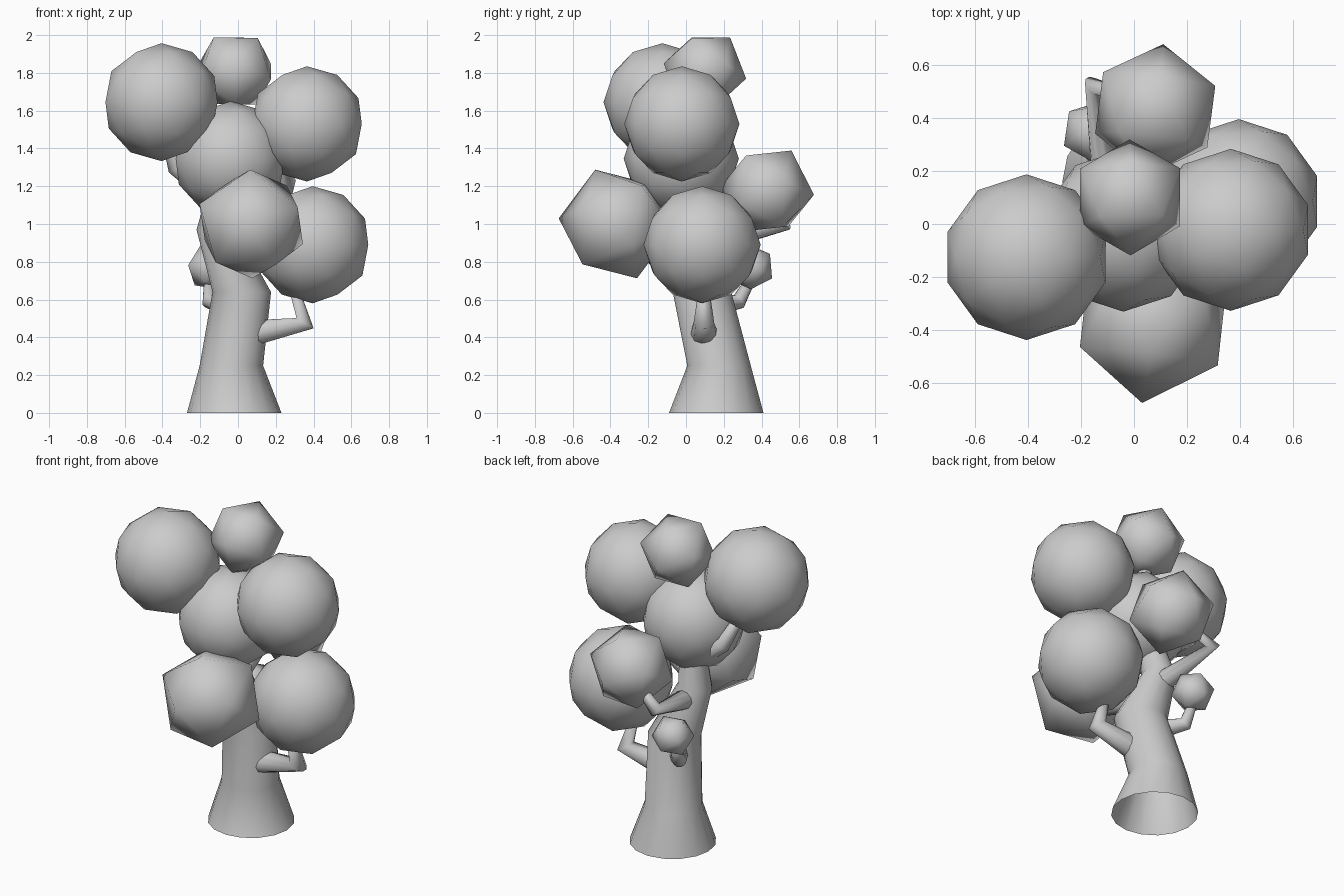
import bpy, bmesh, math
from mathutils import Vector, Matrix

if "Cube" in bpy.data.objects:
    bpy.data.objects.remove(bpy.data.objects["Cube"])


def finish(name, bm):
    bmesh.ops.recalc_face_normals(bm, faces=bm.faces)
    me = bpy.data.meshes.new(name)
    bm.to_mesh(me)
    bm.free()
    me.polygons.foreach_set("use_smooth", [True] * len(me.polygons))
    ob = bpy.data.objects.new(name, me)
    bpy.context.collection.objects.link(ob)
    return ob


def tube(name, points, sides, level_rings=0, cap=True):
    """Tapered tube through (x, y, z, radius) points, mitred at the bends."""
    bm = bmesh.new()
    pts = [Vector(p[:3]) for p in points]
    rings = []
    for i, p in enumerate(pts):
        t = Vector()
        if i > 0:
            t += (p - pts[i - 1]).normalized()
        if i < len(pts) - 1:
            t += (pts[i + 1] - p).normalized()
        if i < level_rings:
            t = Vector((0, 0, 1))
        t.normalize()
        if i == 0:
            u = t.orthogonal().normalized()
        else:
            u = (u - t * u.dot(t)).normalized()
        v = t.cross(u)
        r = points[i][3]
        rings.append([bm.verts.new(p + r * (math.cos(a) * u + math.sin(a) * v))
                      for a in (2 * math.pi * k / sides for k in range(sides))])
    for lo, hi in zip(rings, rings[1:]):
        for k in range(sides):
            n = (k + 1) % sides
            bm.faces.new((lo[k], lo[n], hi[n], hi[k]))
    if cap:
        bm.faces.new(rings[-1])
    return finish(name, bm)


def frame(a, b):
    """Rotation matrix whose z axis is a and whose xz plane holds b."""
    z = Vector(a).normalized()
    y = z.cross(Vector(b)).normalized()
    return Matrix((y.cross(z), y, z)).transposed()


def leaf_ball(name, centre, r, subdiv=2, a=None, b=None):
    """Leaf clump; a and b point an icosahedron's two neighbouring corners."""
    bm = bmesh.new()
    bmesh.ops.create_icosphere(bm, subdivisions=subdiv, radius=r)
    if a:
        bm.verts.ensure_lookup_table()
        v0 = bm.verts[0]
        v1 = v0.link_edges[0].other_vert(v0)
        rot = frame(a, b) @ frame(v0.co, v1.co).transposed()
        bmesh.ops.transform(bm, matrix=rot.to_4x4(), verts=bm.verts)
    bmesh.ops.translate(bm, vec=Vector(centre), verts=bm.verts)
    return finish(name, bm)


# Trunk, open underneath, leaning and tapering up into the crown
tube("trunk", [(-0.02, 0.16, 0, 0.25), (-0.035, 0.175, 0.25, 0.168),
               (0.02, 0.085, 0.64, 0.155), (-0.12, 0.08, 0.98, 0.1),
               (-0.05, 0.02, 1.35, 0.06), (-0.01, 0.09, 1.78, 0.03)],
     16, level_rings=3)

# Branches, each with one elbow
branches = {
    "branch_right": [(0.03, 0.095, 0.415, 0.075), (0.355, 0.095, 0.475, 0.055), (0.29, 0.095, 0.68, 0.025)],
    "branch_back_low": [(-0.05, 0.15, 0.57, 0.06), (-0.15, 0.28, 0.59, 0.042), (-0.155, 0.35, 0.72, 0.025)],
    "branch_back": [(-0.09, 0.1, 0.9, 0.065), (-0.15, 0.52, 1.0, 0.042), (0.0, 0.47, 1.1, 0.025)],
    "branch_left": [(-0.09, 0.05, 1.12, 0.06), (-0.33, 0.1, 1.3, 0.045), (-0.39, -0.04, 1.5, 0.025)],
    "branch_front": [(0.0, 0.07, 0.78, 0.07), (0.05, -0.16, 0.82, 0.05), (0.07, -0.3, 0.95, 0.025)],
}
for name, pts in branches.items():
    tube(name, pts, 10)

# Large rounded leaf clumps
leaf_ball("leaves_upper_left", (-0.405, -0.125, 1.645), 0.312)
leaf_ball("leaves_upper_right", (0.365, -0.022, 1.53), 0.305)
leaf_ball("leaves_lower_right", (0.395, 0.085, 0.89), 0.31)
leaf_ball("leaves_centre", (-0.04, -0.025, 1.345), 0.305)

# Angular leaf clumps
leaf_ball("leaves_front", (0.07, -0.37, 1.0), 0.308, 1, (-0.04, -0.305, 0.03), (-0.01, -0.14, 0.28))
leaf_ball("leaves_back", (0.08, 0.43, 1.175), 0.25, 1, (0.03, 0.245, -0.02), (0.02, 0.14, 0.21))
leaf_ball("leaves_top", (-0.015, 0.1, 1.81), 0.222, 1, (-0.115, -0.07, 0.18), (0.1, -0.07, 0.18))
leaf_ball("leaves_small", (-0.15, 0.345, 0.77), 0.125, 1, (-0.05, 0.0, 0.115), (0.03, 0.1, 0.06))
